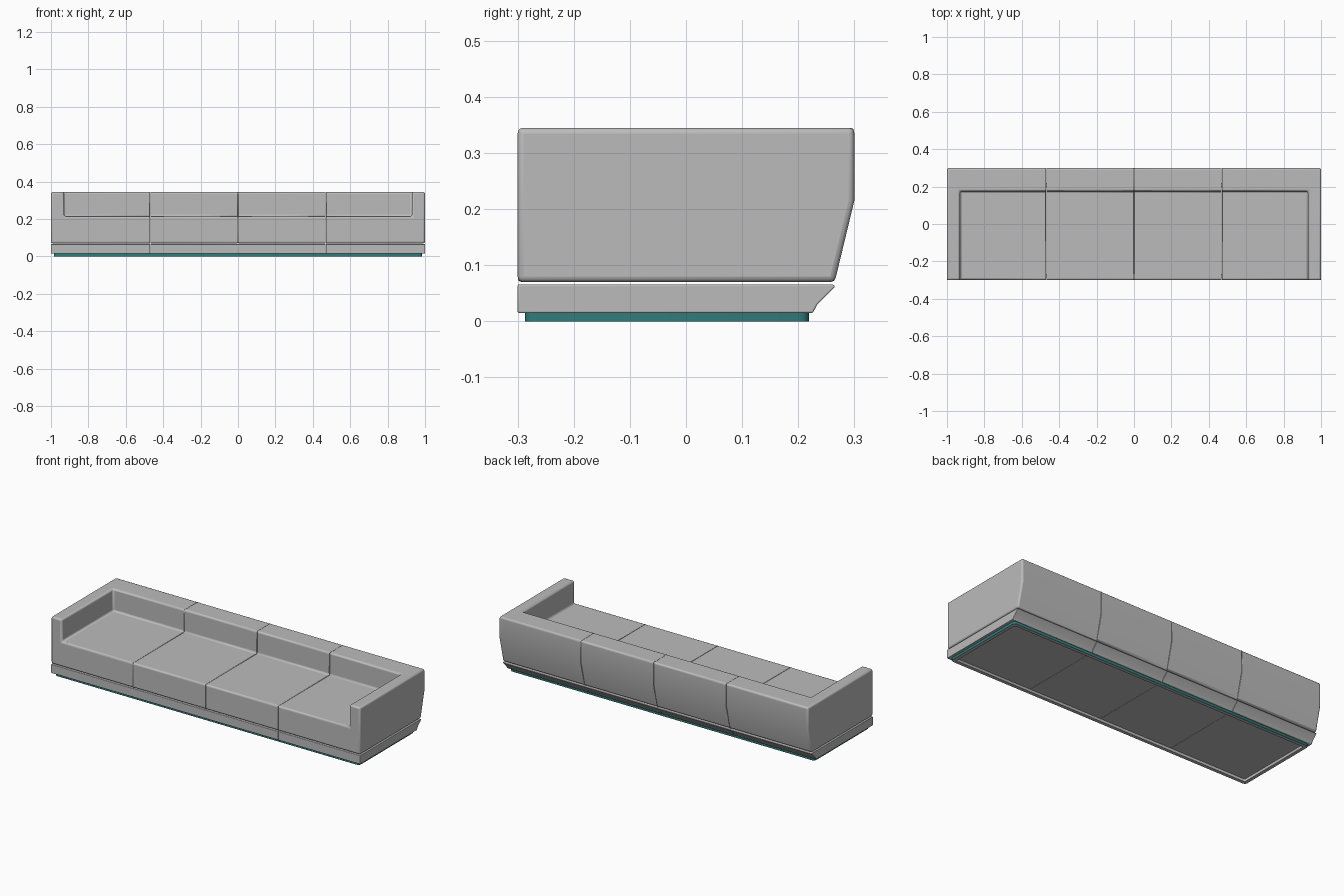
import bpy
import bmesh
import math

cube = bpy.data.objects.get("Cube")
if cube:
    bpy.data.objects.remove(cube, do_unlink=True)


def make_material(name, colour):
    mat = bpy.data.materials.new(name)
    mat.use_nodes = True
    mat.diffuse_color = colour
    mat.node_tree.nodes["Principled BSDF"].inputs["Base Color"].default_value = colour
    return mat


GREY = make_material("grey upholstery", (0.5, 0.5, 0.5, 1))
TEAL = make_material("teal plinth", (0.03, 0.2, 0.2, 1))

END, ARM, SEAM = 1.0, 0.93, 0.47
GAP = 0.001
SEAT, TOP, BACK = 0.215, 0.345, 0.175


def finish(name, bm, materials):
    mesh = bpy.data.meshes.new(name)
    bm.to_mesh(mesh)
    bm.free()
    for mat in materials:
        mesh.materials.append(mat)
    obj = bpy.data.objects.new(name, mesh)
    bpy.context.collection.objects.link(obj)
    return obj


def smooth(obj):
    bpy.ops.object.select_all(action="DESELECT")
    obj.select_set(True)
    bpy.context.view_layer.objects.active = obj
    bpy.ops.object.shade_smooth_by_angle(angle=math.radians(35))


def ring(bm, x, profile):
    return [bm.verts.new((x, y, z)) for y, z in profile]


def bridge(bm, a, b):
    for i in range(len(a)):
        j = (i + 1) % len(a)
        bm.faces.new((a[i], a[j], b[j], b[i]))


def upholster(name, bm, width):
    """Merge flat faces, then round edges: full at the outside, tight at seams."""
    bmesh.ops.recalc_face_normals(bm, faces=bm.faces)
    bmesh.ops.dissolve_limit(bm, angle_limit=0.01, verts=bm.verts, edges=bm.edges)
    weight = bm.edges.layers.float.new("bevel_weight_edge")
    for e in bm.edges:
        if e.calc_face_angle(0) > 0.4:
            at_seam = all(abs(v.co.x) < SEAM + 0.01 for v in e.verts)
            across = abs(e.verts[0].co.x - e.verts[1].co.x) > 0.01
            e[weight] = 0.2 if at_seam and not across else 1.0
    obj = finish(name, bm, [GREY])
    bevel = obj.modifiers.new("rounded edges", "BEVEL")
    bevel.limit_method = "WEIGHT"
    bevel.width = width
    bevel.segments = 3
    smooth(obj)


# Profiles across the sofa, as (y, z)
lower = [(-0.3, 0.07), (0.265, 0.07), (0.3, SEAT), (0.3, TOP), (BACK, TOP)]
seat_profile = lower + [(BACK, SEAT), (-0.3, SEAT)]
arm_profile = lower + [(-0.3, TOP), (-0.3, SEAT)]
base_profile = [(-0.3, 0.015), (0.226, 0.015), (0.234, 0.03),
                (0.266, 0.062), (0.262, 0.066), (-0.3, 0.066)]

for side, s in (("left", 1), ("right", -1)):
    # Middle seat
    bm = bmesh.new()
    a = ring(bm, s * GAP, seat_profile)
    b = ring(bm, s * (SEAM - GAP), seat_profile)
    bridge(bm, a, b)
    bm.faces.new(a)
    bm.faces.new(b)
    upholster(f"{side}_middle_seat", bm, 0.01)

    # End seat with armrest
    bm = bmesh.new()
    a = ring(bm, s * (SEAM + GAP), seat_profile)
    b = ring(bm, s * ARM, seat_profile)
    arm_front_top = bm.verts.new((s * ARM, -0.3, TOP))
    c = b[:5] + [arm_front_top, b[6]]
    d = ring(bm, s * END, arm_profile)
    bridge(bm, a, b)
    bridge(bm, c, d)
    bm.faces.new((b[4], b[5], b[6], arm_front_top))
    bm.faces.new(a)
    bm.faces.new(d)
    upholster(f"{side}_end_seat", bm, 0.01)

    # Base panels under each seat
    for part, x0, x1 in (("middle", GAP, SEAM - GAP), ("end", SEAM + GAP, END)):
        bm = bmesh.new()
        a = ring(bm, s * x0, base_profile)
        b = ring(bm, s * x1, base_profile)
        bridge(bm, a, b)
        bm.faces.new(a)
        bm.faces.new(b)
        upholster(f"{side}_{part}_base", bm, 0.006)


# Recessed plinth frame, open underneath
def rounded_loop(bm, x, y0, y1, r, z):
    corners = ((x, y1, 0), (-x, y1, 1), (-x, y0, 2), (x, y0, 3))
    loop = []
    for cx, cy, quarter in corners:
        ox = cx - math.copysign(r, cx)
        oy = cy - r if cy == y1 else cy + r
        for k in range(4):
            t = math.pi / 2 * (quarter + k / 3)
            loop.append(bm.verts.new((ox + r * math.cos(t), oy + r * math.sin(t), z)))
    return loop


bm = bmesh.new()
outer = [rounded_loop(bm, 0.985, -0.287, 0.219, 0.016, z) for z in (0, 0.018)]
inner = [rounded_loop(bm, 0.965, -0.267, 0.199, 0.008, z) for z in (0, 0.018)]
bridge(bm, outer[0], outer[1])
wall_count = len(bm.faces)
bridge(bm, inner[0], inner[1])
bridge(bm, outer[0], inner[0])
bridge(bm, outer[1], inner[1])
bm.faces.ensure_lookup_table()
for i, f in enumerate(bm.faces):
    f.material_index = 1 if i < wall_count else 0
bmesh.ops.recalc_face_normals(bm, faces=bm.faces)
smooth(finish("plinth_frame", bm, [GREY, TEAL]))
